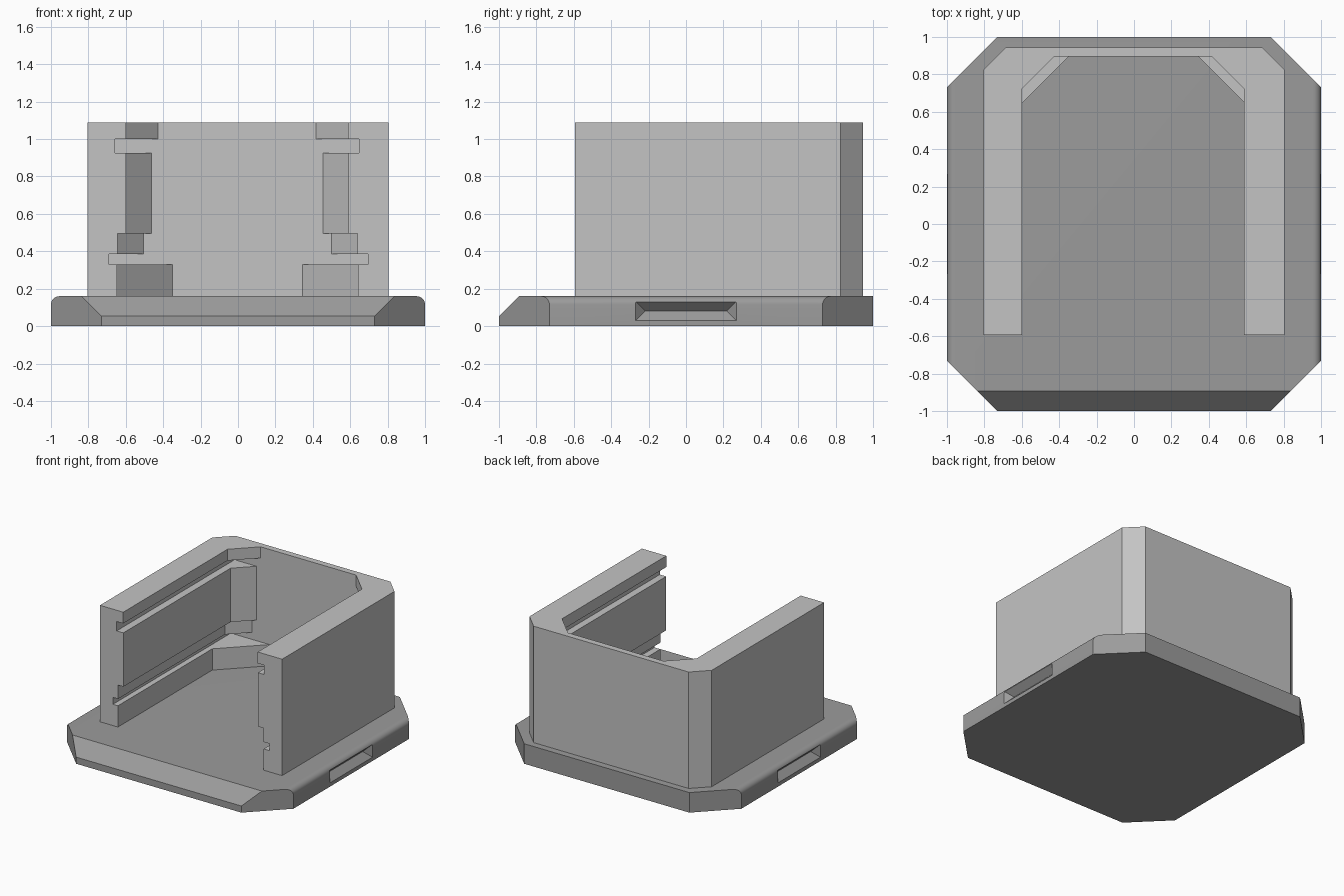
import bpy, bmesh, math
from mathutils import Vector

if "Cube" in bpy.data.objects:
    bpy.data.objects.remove(bpy.data.objects["Cube"])


def material(name, grey):
    m = bpy.data.materials.new(name)
    m.diffuse_color = (grey, grey, grey, 1)
    m.use_nodes = True
    m.node_tree.nodes["Principled BSDF"].inputs["Base Color"].default_value = m.diffuse_color
    return m


LIGHT = material("light grey", 0.55)
DARK = material("mid grey", 0.33)


def make_object(name, bm, mat=None):
    bmesh.ops.recalc_face_normals(bm, faces=bm.faces)
    me = bpy.data.meshes.new(name)
    bm.to_mesh(me)
    bm.free()
    ob = bpy.data.objects.new(name, me)
    bpy.context.collection.objects.link(ob)
    if mat:
        me.materials.append(mat)
    return ob


def prism(points, offset):
    """Extrude a closed outline of 3D points along an offset."""
    bm = bmesh.new()
    face = bm.faces.new([bm.verts.new(p) for p in points])
    res = bmesh.ops.extrude_face_region(bm, geom=[face], use_keep_orig=True)
    verts = [g for g in res["geom"] if isinstance(g, bmesh.types.BMVert)]
    bmesh.ops.translate(bm, verts=verts, vec=offset)
    return bm


def cut(target, cutter):
    cutter.hide_render = True
    mod = target.modifiers.new("cut", "BOOLEAN")
    mod.operation, mod.solver, mod.object = "DIFFERENCE", "EXACT", cutter
    bpy.context.view_layer.objects.active = target
    bpy.ops.object.modifier_apply(modifier=mod.name)
    bpy.data.objects.remove(cutter, do_unlink=True)


def slice_off(bm, point, normal):
    """Remove everything beyond a plane and cap the opening."""
    geom = bm.verts[:] + bm.edges[:] + bm.faces[:]
    res = bmesh.ops.bisect_plane(bm, geom=geom, plane_co=point,
                                 plane_no=Vector(normal).normalized(), clear_outer=True)
    edges = [g for g in res["geom_cut"] if isinstance(g, bmesh.types.BMEdge)]
    bmesh.ops.edgeloop_fill(bm, edges=edges)


# Base plate: rounded side edges, clipped corners, sloped front lip
TOP, R = 0.16, 0.045
arc = [(1 - R + R * math.cos(a), TOP - R + R * math.sin(a))
       for a in [math.pi / 2 * i / 8 for i in range(9)]]
right = [(1, 0)] + arc
section = right + [(-x, z) for x, z in reversed(right)]
bm = prism([(x, -1, z) for x, z in section], (0, 2, 0))
for sx in (-1, 1):
    for sy in (-1, 1):
        slice_off(bm, (sx, sy * 0.73, 0), (sx, sy, 0))
slice_off(bm, (0, -1, 0.053), (0, -1, 1.0))
base = make_object("base_plate", bm, DARK)

# Tapered grip notches in both sides of the base
for s in (-1, 1):
    bm = bmesh.new()
    outer = [bm.verts.new((s * 1.02, y, z)) for y, z in
             ((-0.29, 0.01), (0.29, 0.01), (0.29, 0.152), (-0.29, 0.152))]
    a, b = [bm.verts.new((s * 0.949, y, 0.081)) for y in (-0.219, 0.219)]
    p, q, r, t = outer
    for f in ((p, q, r, t), (p, q, b, a), (t, r, b, a), (p, t, a), (q, r, b)):
        bm.faces.new(f)
    cut(base, make_object("notch_cutter", bm))

bpy.ops.object.select_all(action="DESELECT")
base.select_set(True)
bpy.context.view_layer.objects.active = base
bpy.ops.object.shade_smooth_by_angle(angle=math.radians(30))


# Walls: U-shaped housing with clipped back corners
def outline(cx, half, front, back, clip):
    pts = [(cx - half, front), (cx + half, front)]
    if clip:
        pts += [(cx + half, back - clip), (cx + half - clip, back),
                (cx - half + clip, back), (cx - half, back - clip)]
    else:
        pts += [(cx + half, back), (cx - half, back)]
    return pts


def block(name, z0, z1, *shape, mat=None):
    pts = [(x, y, z0) for x, y in outline(*shape)]
    return make_object(name, prism(pts, (0, 0, z1 - z0)), mat)


walls = block("walls", TOP, 1.09, 0, 0.805, -0.593, 0.945, 0.12, mat=LIGHT)

# Stepped interior with two straight rail slots: z range, centre, half width, corner clip
for z0, z1, cx, half, clip in (
        (0.10, 0.34, -0.002, 0.644, 0.297),
        (0.33, 0.385, 0.002, 0.692, 0),
        (0.375, 0.495, -0.003, 0.642, 0.14),
        (0.485, 0.935, -0.004, 0.594, 0.135),
        (0.925, 1.0, -0.005, 0.652, 0),
        (0.99, 1.2, -0.005, 0.594, 0.172)):
    cut(walls, block("inner_cutter", z0, z1, cx, half, -0.8, 0.895, clip))
